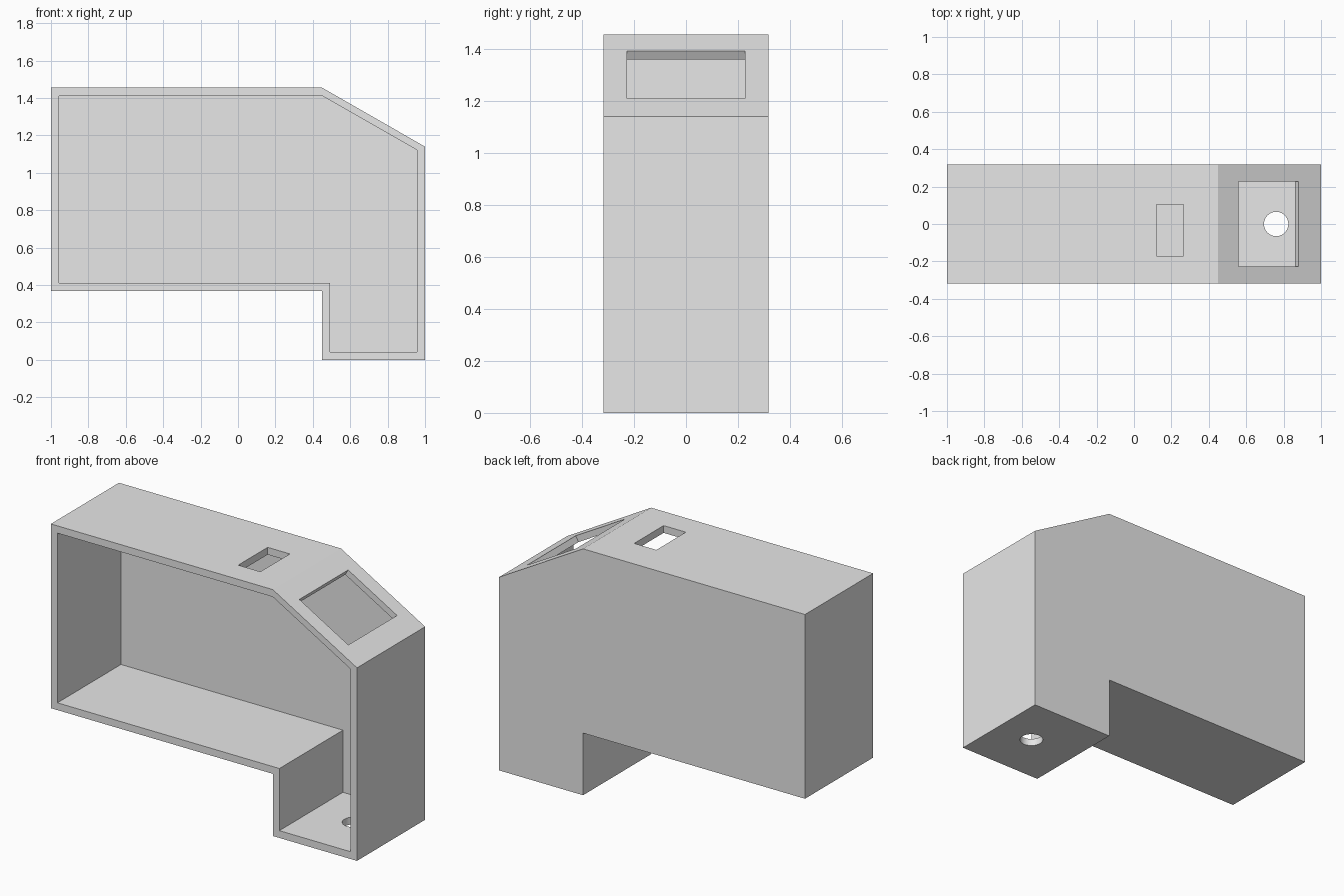
import bpy, bmesh, math
from mathutils import Matrix, Vector

cube = bpy.data.objects.get("Cube")
if cube:
    bpy.data.objects.remove(cube, do_unlink=True)

HALF_DEPTH = 0.318
WALL = 0.043

grey = bpy.data.materials.new("light grey")
grey.use_nodes = True
grey.diffuse_color = (0.8, 0.8, 0.8, 1)
grey.node_tree.nodes["Principled BSDF"].inputs["Base Color"].default_value = (0.8, 0.8, 0.8, 1)


def make_object(name, bm):
    bmesh.ops.recalc_face_normals(bm, faces=bm.faces)
    mesh = bpy.data.meshes.new(name)
    bm.to_mesh(mesh)
    bm.free()
    obj = bpy.data.objects.new(name, mesh)
    bpy.context.collection.objects.link(obj)
    mesh.materials.append(grey)
    return obj


def prism(name, profile, y0, y1):
    """Extrude an x-z profile along y."""
    bm = bmesh.new()
    face = bm.faces.new([bm.verts.new((x, y0, z)) for x, z in profile])
    ext = bmesh.ops.extrude_face_region(bm, geom=[face])["geom"]
    bmesh.ops.translate(bm, vec=(0, y1 - y0, 0),
                        verts=[v for v in ext if isinstance(v, bmesh.types.BMVert)])
    return make_object(name, bm)


def box(name, centre, size, tilt=0):
    bm = bmesh.new()
    matrix = (Matrix.Translation(centre) @ Matrix.Rotation(tilt, 4, 'Y')
              @ Matrix.Diagonal((*size, 1)))
    bmesh.ops.create_cube(bm, size=1, matrix=matrix)
    return make_object(name, bm)


def cut(target, cutter):
    mod = target.modifiers.new("cut", 'BOOLEAN')
    mod.operation = 'DIFFERENCE'
    mod.solver = 'EXACT'
    mod.object = cutter
    bpy.context.view_layer.objects.active = target
    bpy.ops.object.modifier_apply(modifier=mod.name)
    bpy.data.objects.remove(cutter, do_unlink=True)


# Outer housing: long body, sloped nose and a leg
outer = [(-1, 0.367), (0.45, 0.367), (0.45, 0), (1, 0),
         (1, 1.14), (0.45, 1.455), (-1, 1.455)]
housing = prism("housing", outer, -HALF_DEPTH, HALF_DEPTH)

# Hollow interior, open at the front
inner = [(-1 + WALL, 0.367 + WALL), (0.45 + WALL, 0.367 + WALL), (0.45 + WALL, WALL),
         (1 - WALL, WALL), (1 - WALL, 1.122), (0.45, 1.455 - WALL), (-1 + WALL, 1.455 - WALL)]
cut(housing, prism("interior_cutter", inner, -0.6, HALF_DEPTH - WALL))

# Display window, cut square to the slope
upper, lower = Vector((0.56, 0, 1.392)), Vector((0.88, 0, 1.209))
run = lower - upper
cut(housing, box("window_cutter", (upper + lower) / 2, (run.length, 0.455, 0.14),
                 math.atan2(-run.z, run.x)))

# Rectangular slot in the top
cut(housing, box("slot_cutter", (0.193, -0.033, 1.45), (0.145, 0.275, 0.2)))

# Round hole through the foot
bm = bmesh.new()
bmesh.ops.create_cone(bm, cap_ends=True, segments=48, radius1=0.065, radius2=0.065,
                      depth=0.2, matrix=Matrix.Translation((0.76, 0, 0)))
cut(housing, make_object("hole_cutter", bm))

# Flat walls with a smooth hole
bpy.ops.object.select_all(action='DESELECT')
housing.select_set(True)
bpy.context.view_layer.objects.active = housing
bpy.ops.object.shade_smooth_by_angle(angle=math.radians(20))
